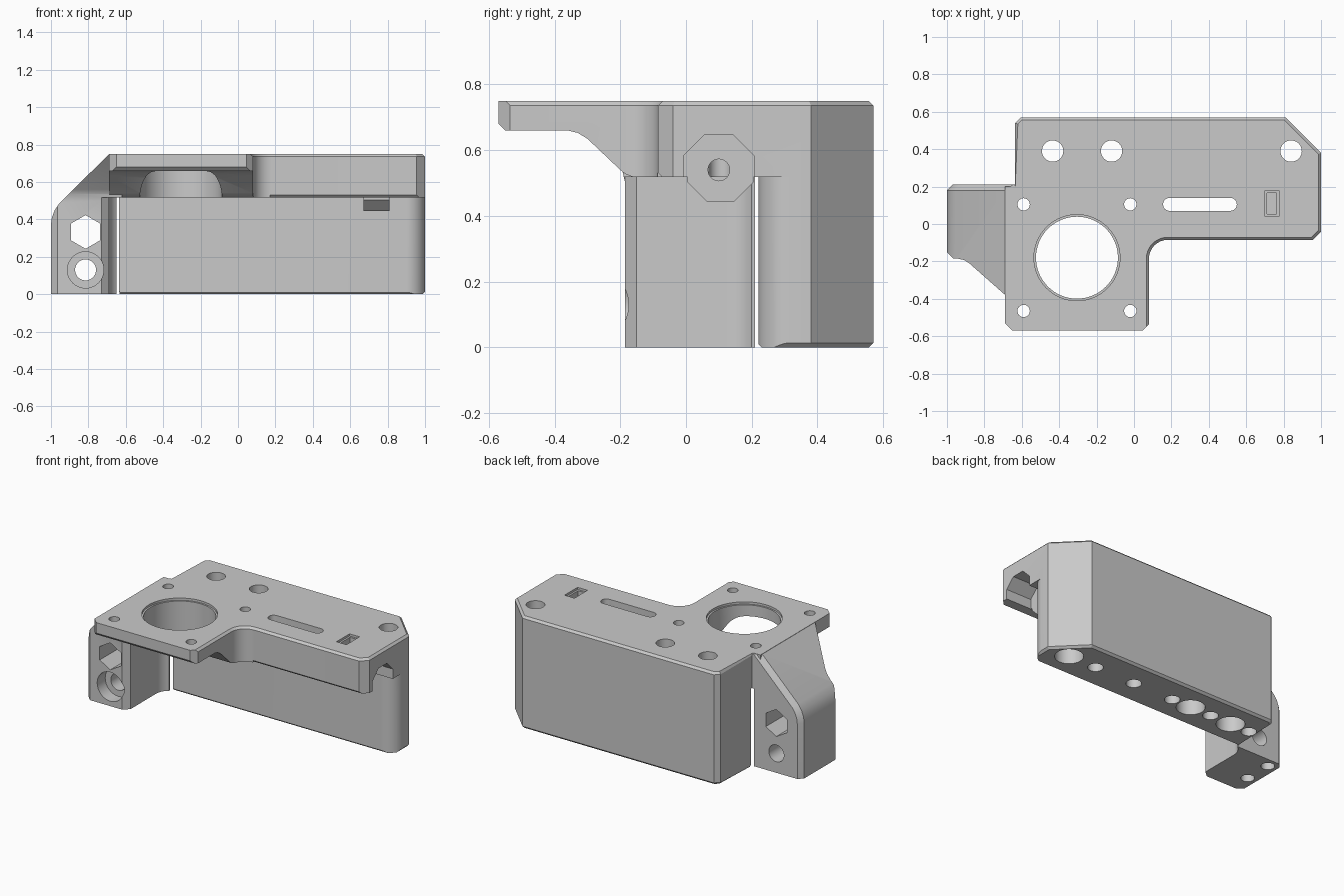
import bpy, bmesh, math

cube = bpy.data.objects.get("Cube")
if cube:
    bpy.data.objects.remove(cube)

grey = bpy.data.materials.new("plain grey plastic")
grey.use_nodes = True
grey.diffuse_color = (0.59, 0.59, 0.59, 1)
grey.node_tree.nodes["Principled BSDF"].inputs["Base Color"].default_value = (0.59, 0.59, 0.59, 1)

PLACE = {
    "x": lambda a, b, h: (h, a, b),
    "y": lambda a, b, h: (a, h, b),
    "z": lambda a, b, h: (a, b, h),
}


def prism(name, pts, axis, lo, hi, bevel=0, keep=None):
    """Extrude a flat outline along an axis, chamfering the rim edges whose middle passes keep."""
    bm = bmesh.new()
    low = [bm.verts.new(PLACE[axis](a, b, lo)) for a, b in pts]
    top = [bm.verts.new(PLACE[axis](a, b, hi)) for a, b in pts]
    n = len(pts)
    caps = [bm.faces.new(low), bm.faces.new(top)]
    for i in range(n):
        j = (i + 1) % n
        bm.faces.new((low[i], low[j], top[j], top[i]))
    bmesh.ops.recalc_face_normals(bm, faces=bm.faces)
    if bevel:
        rims = {e for f in caps for e in f.edges}
        rims = [e for e in rims if keep((e.verts[0].co + e.verts[1].co) / 2)]
        bmesh.ops.bevel(bm, geom=rims, offset=bevel, segments=1,
                        affect='EDGES', profile=0.5)
    mesh = bpy.data.meshes.new(name)
    bm.to_mesh(mesh)
    bm.free()
    obj = bpy.data.objects.new(name, mesh)
    bpy.context.collection.objects.link(obj)
    mesh.materials.append(grey)
    return obj


def combine(target, other, operation="DIFFERENCE"):
    """Apply a boolean and remove the helper."""
    mod = target.modifiers.new("cut", "BOOLEAN")
    mod.operation = operation
    mod.solver = "EXACT"
    mod.object = other
    bpy.context.view_layer.objects.active = target
    bpy.ops.object.modifier_apply(modifier=mod.name)
    bpy.data.objects.remove(other)


def ring(cx, cy, r, n=40, turn=0.0):
    return [(cx + r * math.cos(turn + math.tau * i / n),
             cy + r * math.sin(turn + math.tau * i / n)) for i in range(n)]


def arc(cx, cy, r, start, end, n=8):
    angles = [math.radians(start + (end - start) * i / n) for i in range(n + 1)]
    return [(cx + r * math.cos(t), cy + r * math.sin(t)) for t in angles]


def box(x0, x1, y0, y1):
    return [(x0, y0), (x1, y0), (x1, y1), (x0, y1)]


def drill(target, cx, cy, r, axis, lo, hi, n=40, turn=0.0):
    combine(target, prism("drill", ring(cx, cy, r, n, turn), axis, lo, hi))


# Body and motor plate share one outline; the plate's front and left rims stay square
outline = [(-.635, .20), (-.635, .54), (-.605, .57), (.81, .57), (1, .38),
           (1, -.04), (.955, -.085)]
outline += arc(.18, -.185, .10, 90, 180)
outline += [(.08, -.535), (.045, -.57), (-.65, -.57), (-.69, -.53), (-.69, .20)]
body = prism("motor_mount_body", outline, "z", 0, .75, .014,
             lambda m: m.y > -.5 and m.x > -.64)

# Hollow below the plate, with a sloped and rounded underside
under = [(-1, -.1), (-1, .66), (-.36, .66), (-.33, .653), (-.30, .635),
         (-.20, .54), (-.185, .528), (-.16, .518), (.22, .518), (.22, -.1)]
combine(body, prism("underside", under, "x", -.8, 1.2))

# Rounded front right edge of the body, chamfered foot, plate lip and overhang edge
round_edge = [(.90, .1)] + arc(.90, .32, .10, -90, 0, 12) + [(1.1, .32), (1.1, .1)]
combine(body, prism("edge_cut", round_edge, "z", -.1, .518))
combine(body, prism("foot_cut", [(.2, -.1), (.2, .01), (.22, .01), (.23, 0), (.23, -.1)],
                    "x", -.8, 1.2))
combine(body, prism("lip_cut", [(-.6, .68), (-.57, .68), (-.55, .66), (-.55, .6), (-.6, .6)],
                    "x", -.8, .2))
combine(body, prism("overhang_cut", [(-.1, .5), (-.1, .531), (-.085, .531), (-.072, .518),
                                     (-.07, .5)], "x", .17, 1.2))

# Side bracket with sloped shoulder, chamfered along its back
shoulder = [(-1, 0), (-1, .37), (-.995, .41), (-.98, .45), (-.955, .487),
            (-.69, .748), (-.62, .748), (-.62, 0)]
bracket = prism("bracket", shoulder, "y", -.5, .21, .03,
                lambda m: m.y > .2 and m.z > .05 and m.x < -.68)
gusset = [(-.7, -.1), (-.7, .85), (-.47, .85), (-.21, .56), (-.193, .535),
          (-.185, .50), (-.185, -.1)]
combine(bracket, prism("gusset_cut", gusset, "x", -1.2, -.5))
inner = [(-.5, -.7), (-.73, -.7), (-.73, -.185), (-.69, -.15)]
inner += arc(-.59, .12, .10, 180, 127) + [(-.65, .3), (-.5, .3)]
combine(bracket, prism("inner_cut", inner, "z", -.1, .518))
corner = [(-1.1, -.15), (-1, -.15), (-.965, -.185), (-.965, -.3), (-1.1, -.3)]
combine(bracket, prism("corner_cut", corner, "z", -.1, .6))

# Hexagonal passage, counterbored screw hole and underside screw holes
drill(bracket, -.815, .333, .09, "y", -.6, .5, 6, math.pi / 6)
drill(bracket, -.815, .13, .056, "y", -.6, .5)
drill(bracket, -.815, .13, .097, "y", -.6, -.1)
for y in (-.045, .145):
    drill(bracket, -.935, y, .042, "z", -.1, .15, 24)
combine(body, bracket, "UNION")

# Tensioner boss and its slightly wider octagonal recess
combine(body, prism("boss", ring(.105, .545, .109, 8, math.pi / 8), "x", .67, .82), "UNION")
combine(body, prism("recess", ring(.10, .54, .115, 8, math.pi / 8), "x", .81, 1.2))
drill(body, .10, .54, .033, "x", .5, 1, 24)

# Nut trap with a widened mouth
combine(body, prism("nut_trap", box(.712, .762, .053, .165), "z", .48, .9))
combine(body, prism("nut_mouth", box(.70, .774, .04, .178), "z", .735, .9))

# Adjusting slot
slot = arc(.19, .105, .035, 90, 270) + arc(.515, .105, .035, -90, 90)
combine(body, prism("slot", slot, "z", .3, .9))

# Motor opening with a stepped rim, and its four screw holes
drill(body, -.305, -.18, .219, "z", .3, .9, 64)
drill(body, -.305, -.18, .23, "z", .735, .9, 64)
for x in (-.59, -.02):
    for y in (.105, -.465):
        drill(body, x, y, .033, "z", .3, .9, 24)

# Long mounting holes with wide lower ends, and blind holes between them
for x in (-.435, -.12, .84):
    drill(body, x, .39, .057, "z", -.1, .9)
    drill(body, x, .39, .088, "z", -.1, .4)
for i in range(5):
    drill(body, -.58 + i * .303, .39, .048, "z", -.1, .25, 24)

bpy.ops.object.select_all(action="DESELECT")
body.select_set(True)
bpy.context.view_layer.objects.active = body
bpy.ops.object.shade_smooth_by_angle(angle=math.radians(25))
